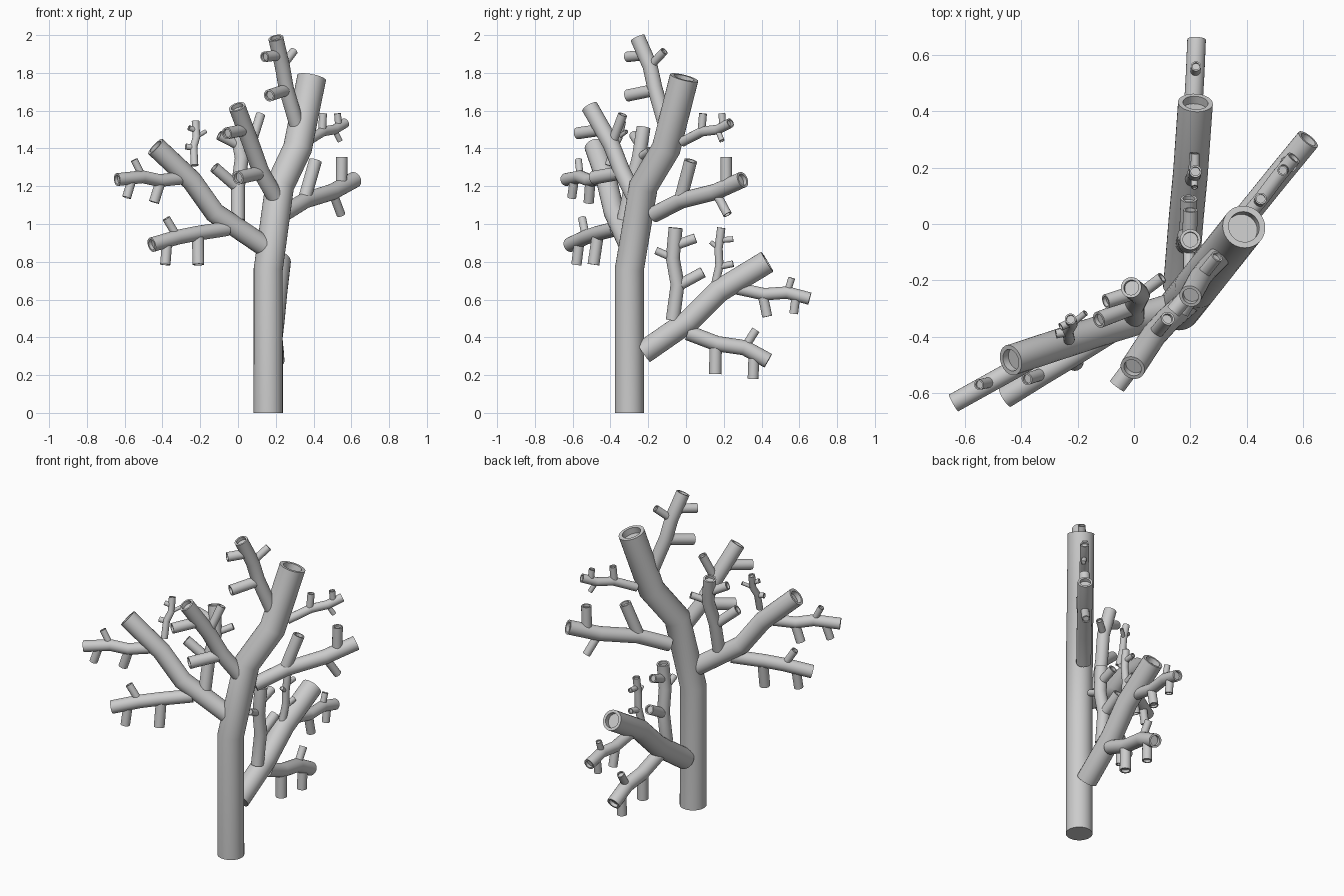
import bpy, bmesh, math
from mathutils import Vector

def tube(name, pts, r, sides=24):
    """Bent round limb, flat at the root, recessed cut at the tip."""
    pts = [Vector(p) for p in pts]
    dirs = [(b - a).normalized() for a, b in zip(pts, pts[1:])]
    tans = [dirs[0]] + [(a + b).normalized() for a, b in zip(dirs, dirs[1:])] + [dirs[-1]]
    u = tans[0].orthogonal().normalized()
    bm = bmesh.new()
    rings = []

    def ring(c, t, rad):
        v = t.cross(u)
        rings.append([bm.verts.new(c + rad * (math.cos(a) * u + math.sin(a) * v))
                      for a in (2 * math.pi * k / sides for k in range(sides))])

    prev = tans[0]
    for p, t in zip(pts, tans):
        u = prev.rotation_difference(t) @ u
        prev = t
        ring(p, t, r)
    ring(pts[-1], prev, r * 0.72)
    ring(pts[-1] - prev * r * 0.5, prev, r * 0.72)
    for a, b in zip(rings, rings[1:]):
        for k in range(sides):
            j = (k + 1) % sides
            bm.faces.new((a[k], a[j], b[j], b[k]))
    bm.faces.new(rings[0][::-1])
    bm.faces.new(rings[-1])
    me = bpy.data.meshes.new(name)
    bm.to_mesh(me)
    bm.free()
    ob = bpy.data.objects.new(name, me)
    bpy.context.collection.objects.link(ob)
    bpy.context.view_layer.objects.active = ob
    ob.select_set(True)
    bpy.ops.object.shade_smooth_by_angle(angle=math.radians(35))
    ob.select_set(False)

def branch(name, pts, r, twig_tips=()):
    """Limb with three straight twigs: low, near the tip, and opposite."""
    tube(name, pts, r)
    for i, (t, k, tip) in enumerate(zip((0.95, 2.4, 2.0), (0.8, 0.7, 0.55), twig_tips)):
        s = min(int(t), 2)
        base = Vector(pts[s]).lerp(Vector(pts[s + 1]), t - s)
        tube(f"{name}_twig_{i + 1}", [base, tip], r * k)

# trunk and the two big limbs
tube("trunk", [(.16, -.30, 0), (.16, -.30, .76), (.22, -.225, 1.2),
               (.315, -.105, 1.4), (.39, -.01, 1.775)], .077, 32)
branch("left_limb", [(.135, -.30, .885), (-.124, -.38, 1.06),
                     (-.245, -.42, 1.23), (-.437, -.483, 1.41)], .055)
branch("back_limb", [(.165, -.225, .32), (.185, .02, .49),
                     (.2, .177, .647), (.218, .43, .80)], .062)

# branches on the trunk
branch("front_branch", [(.205, -.265, 1.13), (.12, -.34, 1.28), (.07, -.395, 1.42), (-.005, -.51, 1.62)], .045,
       [(0, -.49, 1.245), (-.06, -.575, 1.48), (.12, -.335, 1.58)])
branch("top_branch", [(.31, -.11, 1.53), (.255, -.165, 1.72), (.235, -.19, 1.835), (.2, -.256, 1.985)], .04,
       [(.165, -.31, 1.68), (.14, -.31, 1.885), (.295, -.115, 1.915)])
branch("right_branch", [(.235, -.17, 1.05), (.355, -.024, 1.125), (.5, .156, 1.17), (.618, .30, 1.235)], .043,
       [(.41, .025, 1.335), (.55, .213, 1.355), (.545, .22, 1.05)])
branch("right_small_branch", [(.36, -.02, 1.435), (.45, .087, 1.49), (.51, .167, 1.5), (.567, .235, 1.535)], .026,
       [(.45, .09, 1.585), (.527, .19, 1.585), (.54, .19, 1.44)])

# branches on the left limb
branch("left_low_branch", [(-.06, -.37, .975), (-.22, -.47, .95), (-.32, -.53, .93), (-.457, -.615, .89)], .039,
       [(-.21, -.49, .785), (-.385, -.58, .785), (-.38, -.55, 1.03)])
branch("left_outer_branch", [(-.28, -.43, 1.245), (-.415, -.51, 1.23), (-.505, -.56, 1.25), (-.64, -.635, 1.235)], .034,
       [(-.445, -.515, 1.115), (-.59, -.605, 1.14), (-.55, -.57, 1.34)])
branch("left_inner_branch", [(0, -.33, 1.02), (0, -.29, 1.2), (.02, -.25, 1.35), (-.01, -.225, 1.51)], .037,
       [(-.125, -.34, 1.3), (-.1, -.275, 1.47), (.1, -.19, 1.39)])
branch("left_top_branch", [(-.23, -.41, 1.31), (-.235, -.38, 1.41), (-.22, -.355, 1.46), (-.225, -.337, 1.545)], .02,
       [(-.277, -.39, 1.41), (-.26, -.365, 1.51), (-.172, -.315, 1.49)])

# branches on the back limb
branch("back_low_branch", [(.19, .01, .425), (.195, .165, .366), (.2, .31, .345), (.205, .435, .276)], .041,
       [(.195, .155, .205), (.2, .355, .18), (.2, .37, .44)])
branch("back_outer_branch", [(.2, .23, .668), (.21, .414, .628), (.217, .535, .637), (.222, .655, .605)], .033,
       [(.212, .43, .51), (.217, .57, .525), (.22, .56, .715)])
branch("back_inner_branch", [(.185, -.07, .49), (.19, -.045, .68), (.195, -.07, .82), (.2, -.055, .98)], .037,
       [(.195, .09, .745), (.2, .05, .925), (.195, -.16, .86)])
branch("back_top_branch", [(.2, .15, .66), (.21, .177, .78), (.215, .172, .87), (.218, .187, .98)], .022,
       [(.215, .25, .79), (.217, .25, .92), (.215, .13, .905)])
